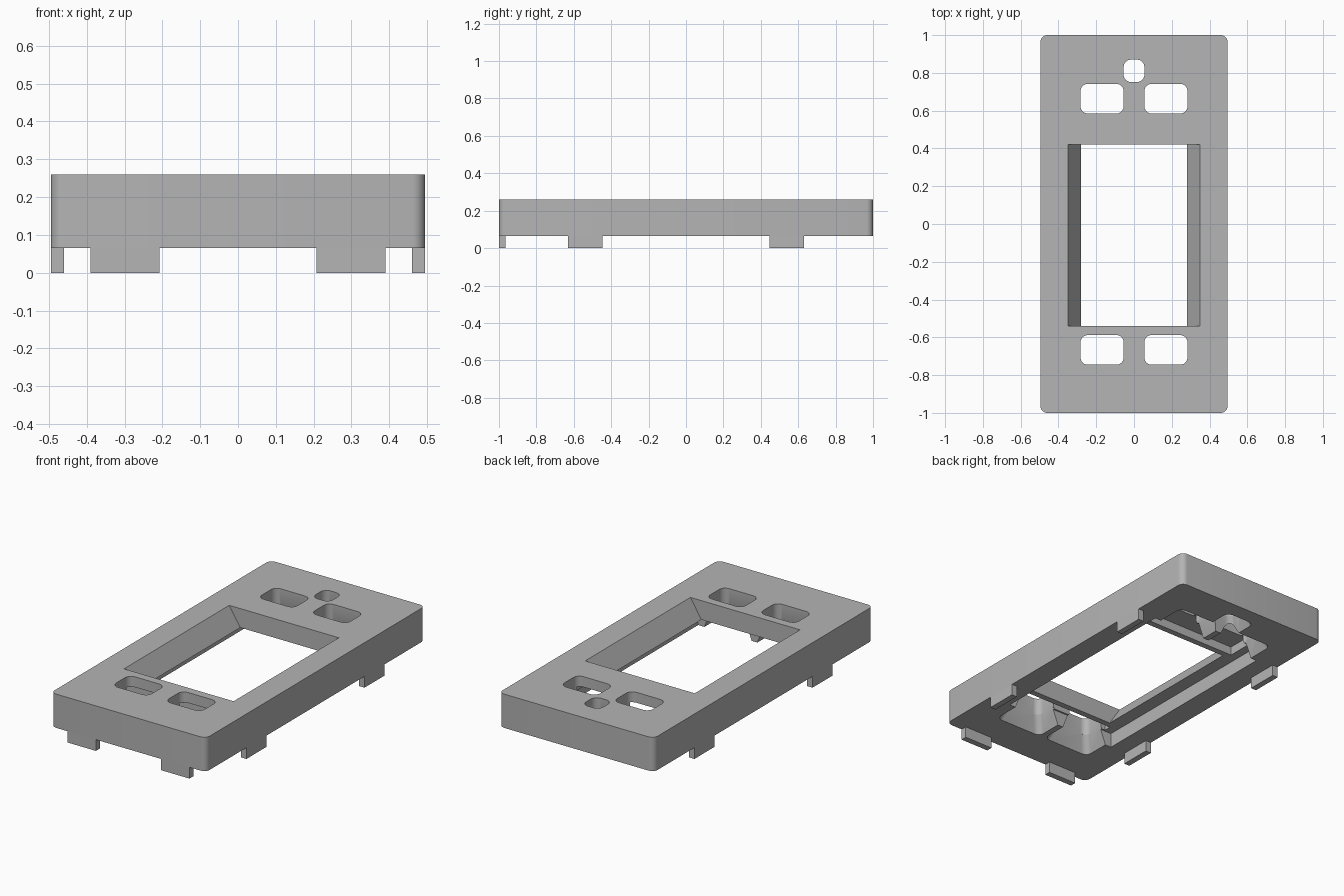
import bpy, bmesh, math

cube = bpy.data.objects.get("Cube")
if cube:
    bpy.data.objects.remove(cube)

grey = bpy.data.materials.new("plain_grey")
grey.use_nodes = True
tone = (0.46, 0.46, 0.46, 1)
grey.diffuse_color = tone
grey.node_tree.nodes["Principled BSDF"].inputs["Base Color"].default_value = tone


def outline(x0, x1, y0, y1, r, steps=6):
    """Rounded rectangle, or a plain one when r is zero."""
    if r == 0:
        return [(x1, y1), (x0, y1), (x0, y0), (x1, y0)]
    centres = [(x1 - r, y1 - r), (x0 + r, y1 - r), (x0 + r, y0 + r), (x1 - r, y0 + r)]
    pts = []
    for k, (cx, cy) in enumerate(centres):
        for i in range(steps + 1):
            a = math.pi / 2 * (k + i / steps)
            pts.append((cx + r * math.cos(a), cy + r * math.sin(a)))
    return pts


def block(name, rect, z0, z1, r=0, grow=(0, 0)):
    """Upright block; grow widens its bottom end in x and y."""
    x0, x1, y0, y1 = rect
    gx, gy = grow
    low = outline(x0 - gx, x1 + gx, y0 - gy, y1 + gy, r)
    high = outline(x0, x1, y0, y1, r)
    bm = bmesh.new()
    a = [bm.verts.new((x, y, z0)) for x, y in low]
    b = [bm.verts.new((x, y, z1)) for x, y in high]
    bm.faces.new(a[::-1])
    bm.faces.new(b)
    n = len(a)
    for i in range(n):
        j = (i + 1) % n
        bm.faces.new((a[i], a[j], b[j], b[i]))
    mesh = bpy.data.meshes.new(name)
    bm.to_mesh(mesh)
    bm.free()
    mesh.materials.append(grey)
    obj = bpy.data.objects.new(name, mesh)
    bpy.context.collection.objects.link(obj)
    return obj


def cut(target, cutter):
    cutter.hide_render = True
    mod = target.modifiers.new("cut", 'BOOLEAN')
    mod.operation = 'DIFFERENCE'
    mod.solver = 'EXACT'
    mod.object = cutter
    bpy.context.view_layer.objects.active = target
    bpy.ops.object.modifier_apply(modifier=mod.name)
    bpy.data.objects.remove(cutter)


BASE, TOP, LIP = 0.065, 0.26, 0.15

# Main panel with rounded upright corners
panel = block("panel", (-0.495, 0.495, -1, 1), BASE, TOP, r=0.035)

# Display window with sloping long sides
slope = 0.07 / (TOP - LIP)
top_x = 0.35 + 0.02 * slope
cut(panel, block("window_cutter", (-top_x, top_x, -0.54, 0.42), LIP - 0.02, TOP + 0.02,
                 grow=(-slope * (TOP - LIP + 0.04), 0)))

# Shallow recess underneath, with deeper wells beyond the window lip
cut(panel, block("recess_cutter", (-0.36, 0.36, -0.625, 0.61), 0.03, LIP))
for y0, y1 in ((0.455, 0.6), (-0.615, -0.575)):
    cut(panel, block("well_cutter", (-0.31, 0.31, y0, y1), 0.04, 0.2))

# Button openings: straight through the face, flared underneath
openings = [(sx, y0, y1) for sx in (-1, 1) for y0, y1 in ((0.585, 0.742), (-0.745, -0.588))]
rects = [(min(s * 0.055, s * 0.283), max(s * 0.055, s * 0.283), y0, y1) for s, y0, y1 in openings]
rects.append((-0.055, 0.055, 0.752, 0.87))
for rect in rects:
    cut(panel, block("opening_cutter", rect, 0.02, 0.3, r=0.038))
    cut(panel, block("flare_cutter", rect, BASE - 0.02, 0.16, r=0.037, grow=(0.045, 0.045)))

bpy.ops.object.select_all(action='DESELECT')
panel.select_set(True)
bpy.context.view_layer.objects.active = panel
bpy.ops.object.shade_smooth_by_angle(angle=math.radians(25))

# Mounting tabs: two along the front edge, two on each long side
for side, s in (("right", -1), ("left", 1)):
    xs = sorted((s * 0.207, s * 0.39))
    block(f"front_tab_{side}", (*xs, -1, -0.965), 0, BASE)
    xs = sorted((s * 0.46, s * 0.495))
    for end, e in (("front", -1), ("back", 1)):
        ys = sorted((e * 0.447, e * 0.63))
        block(f"side_tab_{side}_{end}", (*xs, *ys), 0, BASE)
